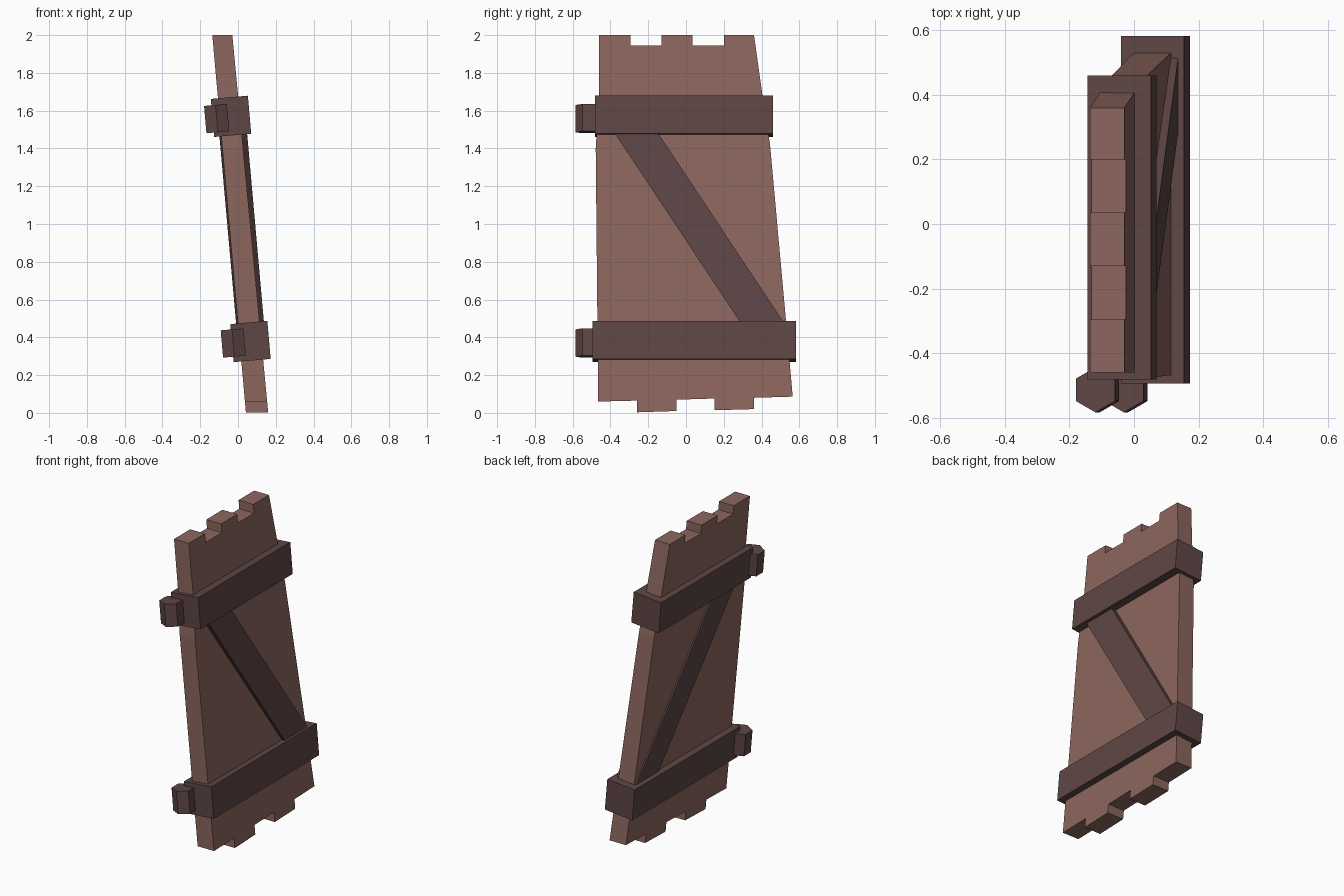
import bpy, bmesh, math

if "Cube" in bpy.data.objects:
    bpy.data.objects.remove(bpy.data.objects["Cube"])

TILT = math.radians(-5.0)


def material(name, rgb):
    m = bpy.data.materials.new(name)
    m.diffuse_color = (*rgb, 1.0)
    m.use_nodes = True
    m.node_tree.nodes["Principled BSDF"].inputs["Base Color"].default_value = m.diffuse_color
    return m


wood = material("brown wood", (0.262, 0.134, 0.112))
dark = material("dark wood", (0.112, 0.062, 0.060))


def leaning_slab(name, outline, half, centre, mat):
    """Extrude a (y, z) outline along x; half and centre depend on height z."""
    bm = bmesh.new()
    sides = [[bm.verts.new((centre(z) + s * half(z), y, z)) for y, z in outline]
             for s in (-1, 1)]
    bm.faces.new(sides[0])
    bm.faces.new(sides[1][::-1])
    n = len(outline)
    for i in range(n):
        j = (i + 1) % n
        bm.faces.new((sides[0][j], sides[0][i], sides[1][i], sides[1][j]))
    bmesh.ops.recalc_face_normals(bm, faces=bm.faces)
    me = bpy.data.meshes.new(name)
    bm.to_mesh(me)
    bm.free()
    me.materials.append(mat)
    ob = bpy.data.objects.new(name, me)
    bpy.context.collection.objects.link(ob)


def finish(name, mat):
    ob = bpy.context.object
    ob.name = name
    ob.data.materials.append(mat)
    return ob


# Plank panel with stepped plank ends at the top and bottom
panel = [(-0.465, 0.06), (-0.26, 0.065), (-0.26, 0.003), (-0.05, 0.01),
         (-0.05, 0.07), (0.15, 0.076), (0.15, 0.014), (0.36, 0.02),
         (0.36, 0.08), (0.565, 0.086), (0.53, 0.48), (0.445, 1.42),
         (0.405, 1.68), (0.36, 2.0), (0.20, 2.0), (0.20, 1.945),
         (0.035, 1.945), (0.035, 2.0), (-0.13, 2.0), (-0.13, 1.945),
         (-0.295, 1.945), (-0.295, 2.0), (-0.46, 2.0), (-0.46, 1.68),
         (-0.478, 1.40)]
leaning_slab("plank_panel", panel, lambda z: 0.059 - 0.003 * z,
             lambda z: 0.101 - 0.092 * z, wood)

# Diagonal brace, showing on both faces
brace = [(-0.43, 1.56), (-0.20, 1.56), (0.34, 0.40), (0.57, 0.40)]
brace = [brace[0], brace[2], brace[3], brace[1]]
leaning_slab("diagonal_brace", brace, lambda z: 0.074,
             lambda z: 0.106 - 0.089 * z, dark)

# Cross bars and hexagonal hinge knuckles: (label, bar x, z, y0, y1, hinge x, z)
for label, bx, bz, y0, y1, hx, hz in (
        ("upper", -0.037, 1.57, -0.482, 0.46, -0.113, 1.558),
        ("lower", 0.066, 0.378, -0.495, 0.583, -0.025, 0.370)):
    bpy.ops.mesh.primitive_cube_add(size=1, location=(bx, (y0 + y1) / 2, bz),
                                    rotation=(0, TILT, 0))
    finish(label + "_cross_bar", dark).scale = (0.197, y1 - y0, 0.202)
    bpy.ops.mesh.primitive_cylinder_add(vertices=6, radius=0.07, depth=0.145,
                                        location=(hx, -0.514, hz),
                                        rotation=(0, TILT, 0))
    finish(label + "_hinge", dark)
